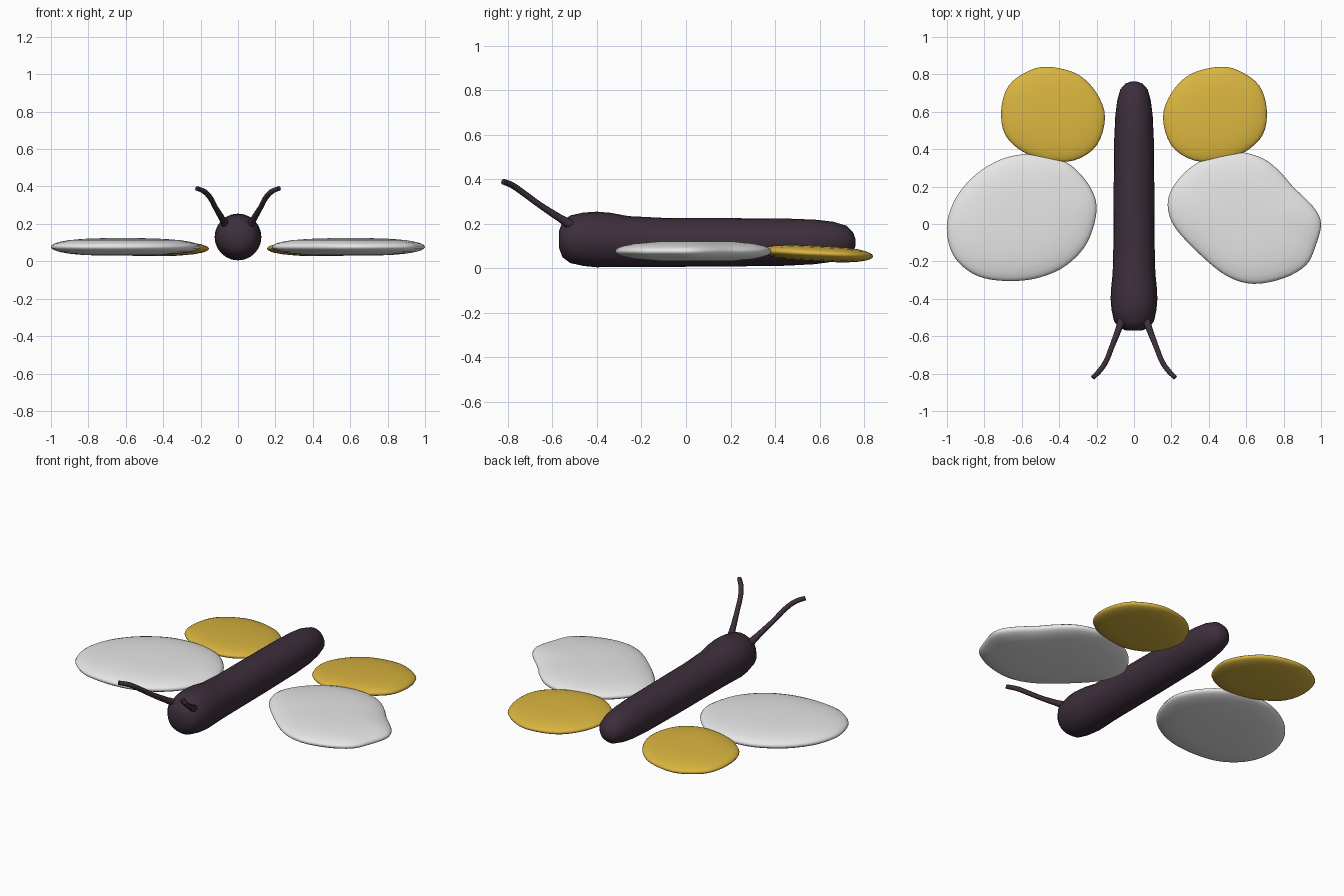
import bpy, bmesh, math
from mathutils import Vector

if "Cube" in bpy.data.objects:
    bpy.data.objects.remove(bpy.data.objects["Cube"])


def material(name, color):
    m = bpy.data.materials.new(name)
    m.use_nodes = True
    m.diffuse_color = (*color, 1)
    m.node_tree.nodes["Principled BSDF"].inputs["Base Color"].default_value = (*color, 1)
    return m


plum = material("dark plum", (0.047, 0.028, 0.045))
white = material("soft white", (0.8, 0.8, 0.8))
yellow = material("golden yellow", (0.7, 0.46, 0.05))


def smooth_loop(points, steps=4):
    """Closed smooth curve through the points."""
    pts = [Vector(p) for p in points]
    n, out = len(pts), []
    for i in range(n):
        a, b, c, d = (pts[(i + k) % n] for k in (-1, 0, 1, 2))
        for s in range(steps):
            t = s / steps
            out.append(0.5 * (2 * b + (c - a) * t + (2 * a - 5 * b + 4 * c - d) * t ** 2
                              + (3 * b - a - 3 * c + d) * t ** 3))
    return out


def loft(name, rings, mat):
    """Skin a list of rings and close both ends."""
    bm = bmesh.new()
    loops = [[bm.verts.new(p) for p in ring] for ring in rings]
    for a, b in zip(loops, loops[1:]):
        n = len(a)
        for i in range(n):
            bm.faces.new((a[i], a[(i + 1) % n], b[(i + 1) % n], b[i]))
    bm.faces.new(loops[0])
    bm.faces.new(loops[-1])
    bmesh.ops.recalc_face_normals(bm, faces=bm.faces)
    me = bpy.data.meshes.new(name)
    bm.to_mesh(me)
    bm.free()
    me.materials.append(mat)
    me.shade_smooth()
    ob = bpy.data.objects.new(name, me)
    bpy.context.collection.objects.link(ob)
    return ob


def wing(name, outline, z, half, mat, droop=0.0):
    """Flat pillow with a rounded rim, sloping down toward the back."""
    edge = smooth_loop(outline)
    mid = sum(edge, Vector((0, 0))) / len(edge)
    top = [0.05, 0.3, 0.55, 0.75, 0.88, 0.95, 0.985]
    layers = [(s, 1) for s in top] + [(1, 0)] + [(s, -1) for s in reversed(top)]
    rings = []
    for s, side in layers:
        lift = side * half * math.sqrt(1 - s ** 3)
        ring = [mid + (p - mid) * s for p in edge]
        rings.append([(p.x, p.y, z + lift - droop * (p.y - mid.y)) for p in ring])
    return loft(name, rings, mat)


# Front wings
wing("right_front_wing", [
    (-.2, .07), (-.23, .19), (-.32, .3), (-.42, .355), (-.55, .375), (-.7, .35),
    (-.84, .27), (-.94, .16), (-.99, .05), (-1, -.05), (-.97, -.16), (-.9, -.24),
    (-.8, -.29), (-.65, -.305), (-.5, -.285), (-.36, -.22), (-.25, -.1)],
    .077, .047, white)
wing("left_front_wing", [
    (.18, .1), (.21, .2), (.3, .3), (.42, .365), (.56, .385), (.69, .35), (.78, .28),
    (.85, .2), (.96, .09), (1, 0), (.97, -.12), (.92, -.22), (.8, -.29), (.64, -.32),
    (.5, -.28), (.36, -.17), (.22, -.02)],
    .077, .047, white)

# Back wings
back = [(.155, .57), (.2, .7), (.3, .8), (.45, .84), (.56, .82), (.67, .74), (.71, .61),
        (.69, .48), (.6, .39), (.47, .34), (.32, .34), (.2, .42)]
for side, label in ((1, "left"), (-1, "right")):
    wing(label + "_back_wing", [(side * x, y) for x, y in back], .067, .036, yellow, .05)

# Body: position along y, centre height, radius
sections = [(-.57, .13, .04), (-.555, .13, .08), (-.52, .131, .107), (-.46, .131, .12),
            (-.4, .13, .125), (-.34, .128, .122), (-.26, .121, .114), (-.1, .117, .11),
            (.15, .117, .109), (.45, .118, .106), (.58, .119, .1), (.66, .12, .09),
            (.72, .119, .073), (.75, .117, .047), (.762, .116, .015)]
rings = []
for y, z, r in sections:
    angles = [math.tau * k / 24 for k in range(24)]
    rings.append([(r * math.cos(a), y, z + r * math.sin(a)) for a in angles])
loft("body", rings, plum)

# Antennae
path = [(.06, -.5, .185, 1.7), (.085, -.57, .228, 1.2), (.12, -.66, .287, 1),
        (.15, -.735, .342, 1), (.18, -.78, .373, 1), (.22, -.822, .39, .9)]
for side, label in ((1, "left"), (-1, "right")):
    curve = bpy.data.curves.new(label + "_antenna", "CURVE")
    curve.dimensions = "3D"
    curve.bevel_depth = .014
    curve.bevel_resolution = 2
    curve.resolution_u = 4
    curve.use_fill_caps = True
    spline = curve.splines.new("BEZIER")
    spline.bezier_points.add(len(path) - 1)
    for bp, (x, y, z, r) in zip(spline.bezier_points, path):
        bp.co = (side * x, y, z)
        bp.radius = r
        bp.handle_left_type = bp.handle_right_type = "AUTO"
    curve.materials.append(plum)
    bpy.context.collection.objects.link(bpy.data.objects.new(label + "_antenna", curve))
